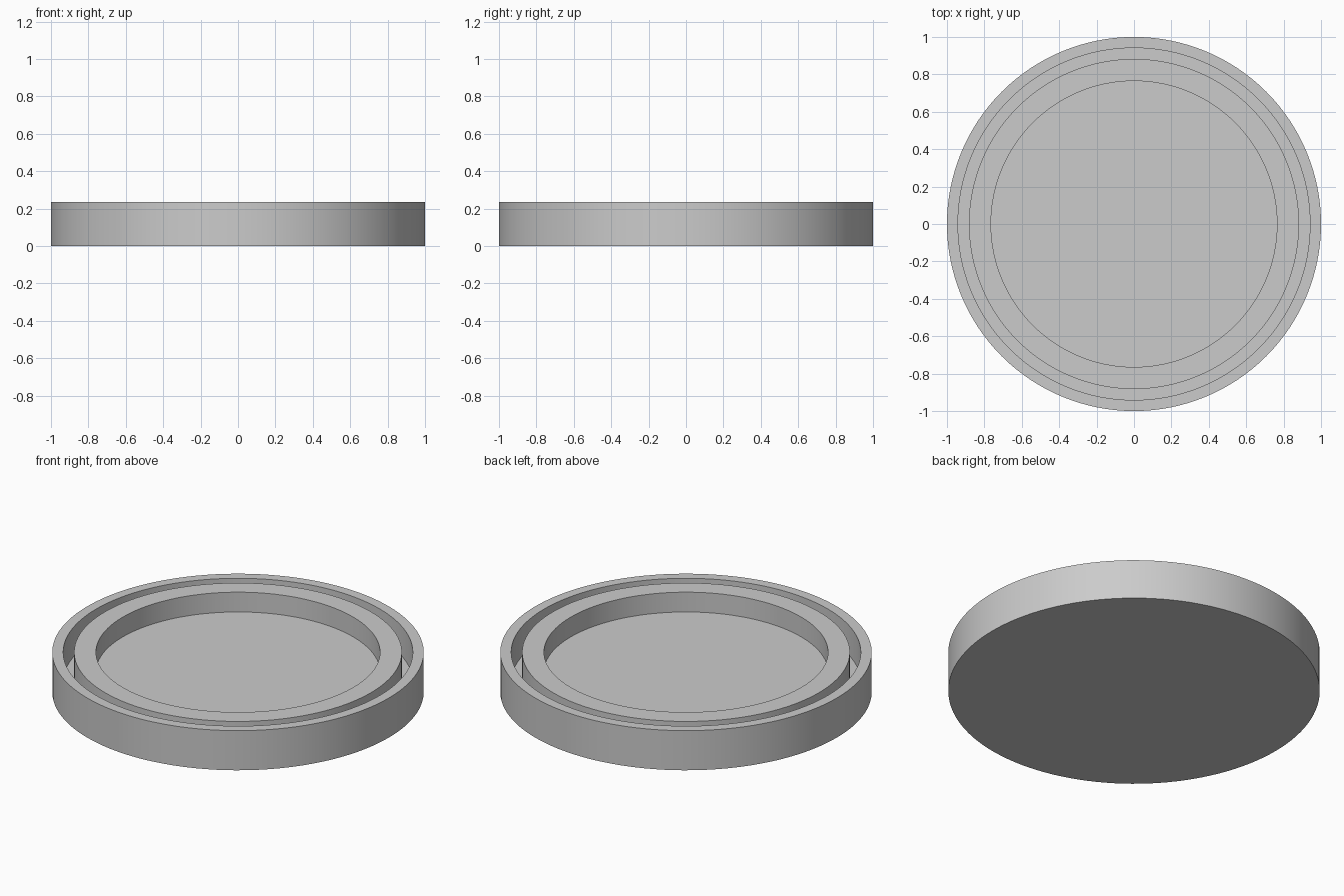
import bpy, bmesh, math

if "Cube" in bpy.data.objects:
    bpy.data.objects.remove(bpy.data.objects["Cube"])

U = 1 / 17          # module: wall thickness; the radius is 17 modules
SEGMENTS = 128

grey = bpy.data.materials.new("light grey")
grey.diffuse_color = (0.6, 0.6, 0.6, 1)
grey.use_nodes = True
grey.node_tree.nodes["Principled BSDF"].inputs["Base Color"].default_value = grey.diffuse_color

# Half section of the dish as (radius, height), from bottom centre to floor centre
profile = [
    (0, 0), (17, 0), (17, 4),     # underside and outer wall
    (16, 4), (16, 1),             # outer rim, down into the groove
    (15, 1), (15, 4),             # groove floor, up the inner ring
    (13, 4), (13, 2), (0, 2),     # ring top, down to the central floor
]

# Turn the section around the z axis
bm = bmesh.new()
verts = [bm.verts.new((r * U, 0, z * U)) for r, z in profile]
edges = [bm.edges.new(pair) for pair in zip(verts, verts[1:])]
bmesh.ops.spin(bm, geom=verts + edges, cent=(0, 0, 0), axis=(0, 0, 1),
               angle=math.tau, steps=SEGMENTS, use_duplicate=False)
bmesh.ops.remove_doubles(bm, verts=bm.verts, dist=1e-4)
bmesh.ops.recalc_face_normals(bm, faces=bm.faces)

mesh = bpy.data.meshes.new("grooved_dish")
bm.to_mesh(mesh)
bm.free()
mesh.materials.append(grey)
dish = bpy.data.objects.new("grooved_dish", mesh)
bpy.context.collection.objects.link(dish)

# Smooth round walls, crisp rims
bpy.context.view_layer.objects.active = dish
dish.select_set(True)
bpy.ops.object.shade_smooth_by_angle(angle=math.radians(30))
